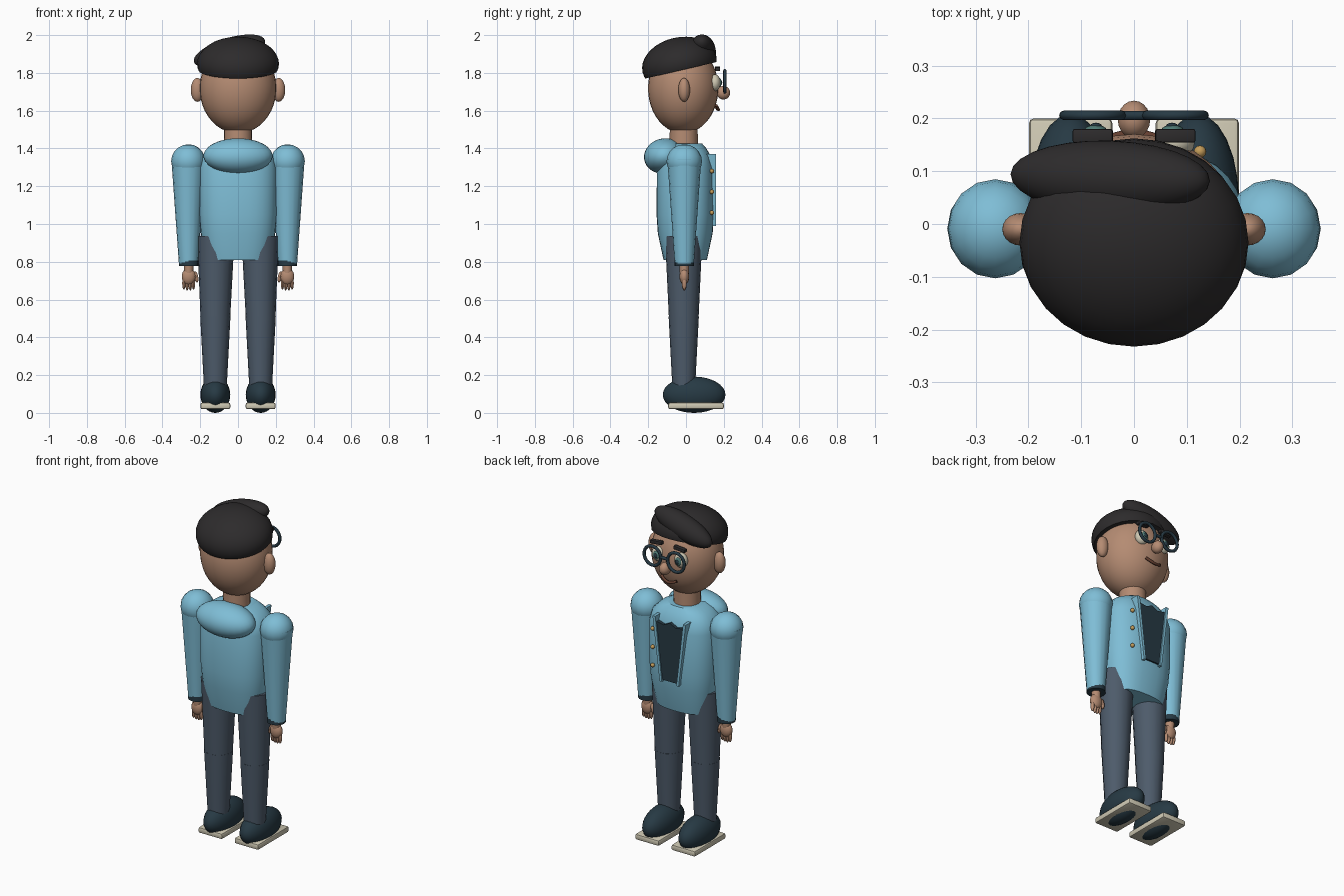
import bpy, bmesh, math
from mathutils import Matrix, Vector, Euler

if "Cube" in bpy.data.objects:
    bpy.data.objects.remove(bpy.data.objects["Cube"])


def mat(name, c):
    m = bpy.data.materials.new(name)
    m.diffuse_color = (*c, 1)
    m.use_nodes = True
    m.node_tree.nodes["Principled BSDF"].inputs["Base Color"].default_value = m.diffuse_color
    return m


SKIN = mat("skin", (0.46, 0.26, 0.17))
BLUE = mat("jacket_blue", (0.21, 0.51, 0.67))
GREY = mat("trouser_grey", (0.075, 0.105, 0.145))
NAVY = mat("navy", (0.02, 0.042, 0.058))
HAIR = mat("hair_black", (0.026, 0.024, 0.025))
CREAM = mat("cream", (0.62, 0.58, 0.45))
GREEN = mat("iris_green", (0.08, 0.2, 0.18))
LIP = mat("lip_brown", (0.13, 0.05, 0.03))
GOLD = mat("button_gold", (0.55, 0.33, 0.1))


def finish(bm, name, m, angle=40):
    bmesh.ops.recalc_face_normals(bm, faces=bm.faces[:])
    me = bpy.data.meshes.new(name)
    bm.to_mesh(me)
    bm.free()
    ob = bpy.data.objects.new(name, me)
    bpy.context.collection.objects.link(ob)
    me.materials.append(m)
    bpy.ops.object.select_all(action='DESELECT')
    bpy.context.view_layer.objects.active = ob
    ob.select_set(True)
    bpy.ops.object.shade_smooth_by_angle(angle=math.radians(angle))
    return ob


def place(loc, size=(1, 1, 1), rot=(0, 0, 0)):
    r = Euler([math.radians(a) for a in rot]).to_matrix().to_4x4()
    return Matrix.Translation(loc) @ r @ Matrix.Diagonal((*size, 1))


def ball(name, m, loc, radii, rot=(0, 0, 0), seg=20, cut=None):
    bm = bmesh.new()
    bmesh.ops.create_uvsphere(bm, u_segments=seg, v_segments=max(8, seg * 2 // 3), radius=1)
    if cut is not None:
        g = bm.verts[:] + bm.edges[:] + bm.faces[:]
        bmesh.ops.bisect_plane(bm, geom=g, plane_co=(0, 0, cut), plane_no=(0, 0, 1), clear_inner=True)
        bmesh.ops.holes_fill(bm, edges=[e for e in bm.edges if e.is_boundary])
    bm.transform(place(loc, radii, rot))
    return finish(bm, name, m)


def tube(name, m, a, b, r1, r2, seg=16):
    a, b = Vector(a), Vector(b)
    bm = bmesh.new()
    bmesh.ops.create_cone(bm, cap_ends=True, segments=seg, radius1=r1, radius2=r2, depth=(b - a).length)
    bm.transform(Matrix.Translation((a + b) / 2) @ (b - a).to_track_quat('Z', 'Y').to_matrix().to_4x4())
    return finish(bm, name, m)


def box(name, m, loc, size, rot=(0, 0, 0), bevel=0.0):
    bm = bmesh.new()
    bmesh.ops.create_cube(bm, size=1)
    bm.transform(place(loc, size, rot))
    if bevel:
        bmesh.ops.bevel(bm, geom=bm.edges[:], offset=bevel, segments=2, profile=0.5, affect='EDGES')
    return finish(bm, name, m, 30)


def slab(name, m, pts, y0, y1):
    # outline in x, z extruded along y
    bm = bmesh.new()
    f = bm.faces.new([bm.verts.new((x, y0, z)) for x, z in pts])
    ext = bmesh.ops.extrude_face_region(bm, geom=[f])
    bmesh.ops.translate(bm, vec=(0, y1 - y0, 0), verts=[v for v in ext['geom'] if isinstance(v, bmesh.types.BMVert)])
    return finish(bm, name, m, 30)


def loft(name, m, rings, cy, power=2.5, seg=32):
    # stacked rounded-oval sections: z, half width, half depth
    bm = bmesh.new()
    loops = []
    for z, rx, ry in rings:
        loop = []
        for i in range(seg):
            t = 2 * math.pi * i / seg
            c, s = math.cos(t), math.sin(t)
            loop.append(bm.verts.new((rx * math.copysign(abs(c) ** (2 / power), c),
                                      cy + ry * math.copysign(abs(s) ** (2 / power), s), z)))
        loops.append(loop)
    for p, q in zip(loops, loops[1:]):
        for i in range(seg):
            j = (i + 1) % seg
            bm.faces.new((p[i], p[j], q[j], q[i]))
    bm.faces.new(loops[0])
    bm.faces.new(loops[-1])
    return finish(bm, name, m)


def wire(name, m, pts, r, cyclic=False):
    cu = bpy.data.curves.new(name, 'CURVE')
    cu.dimensions = '3D'
    cu.bevel_depth = r
    cu.bevel_resolution = 2
    cu.use_fill_caps = True
    sp = cu.splines.new('POLY')
    sp.points.add(len(pts) - 1)
    for p, co in zip(sp.points, pts):
        p.co = (*co, 1)
    sp.use_cyclic_u = cyclic
    cu.materials.append(m)
    ob = bpy.data.objects.new(name, cu)
    bpy.context.collection.objects.link(ob)


# head, neck, nose and hair
ball("head", SKIN, (0, -0.015, 1.718), (0.203, 0.186, 0.238), seg=32)
tube("neck", SKIN, (0, -0.012, 1.38), (0, -0.012, 1.54), 0.076, 0.073, 20)
ball("nose", SKIN, (0, 0.198, 1.695), (0.031, 0.036, 0.036))
ball("hair_cap", HAIR, (0, -0.035, 1.848), (0.217, 0.2, 0.14), (13, 0, 0), 28, cut=-0.25)
ball("hair_sweep", HAIR, (-0.045, 0.088, 1.915), (0.197, 0.07, 0.07), (0, -17, -2), 28)

# mouth and glasses bridge
wire("mouth", LIP, [(x, 0.172 - 5 * x * x, 1.605 + 7 * x * x + 0.1 * x)
                    for x in (-0.05, -0.035, -0.018, 0, 0.018, 0.035, 0.05)], 0.008)
tube("glasses_bridge", NAVY, (-0.022, 0.206, 1.76), (0.022, 0.206, 1.76), 0.009, 0.009, 10)

# jacket body, hood, shirt front
loft("jacket_body", BLUE, [(0.81, 0.17, 0.115), (0.95, 0.197, 0.145), (1.05, 0.206, 0.152),
                           (1.3, 0.207, 0.15), (1.36, 0.19, 0.135), (1.4, 0.15, 0.112),
                           (1.425, 0.1, 0.09)], -0.004)
ball("hood", BLUE, (0, -0.115, 1.36), (0.183, 0.108, 0.093), (12, 0, 0), 28)
slab("shirt_front", NAVY, [(-0.055, 1.0), (0.06, 1.0), (0.098, 1.34), (0.04, 1.33), (0.0, 1.35),
                           (-0.04, 1.33), (-0.09, 1.34)], 0.09, 0.153)
for s in (1, -1):
    slab("jacket_edge", BLUE, [(s * x, z) for x, z in
                               ((0.048, 0.99), (0.063, 0.99), (0.11, 1.37), (0.092, 1.37))], 0.09, 0.16)
for z in (1.28, 1.17, 1.06):
    ball("button", GOLD, (0.125, 0.137, z), (0.012, 0.012, 0.012), seg=12)

for s in (1, -1):
    # ears and face
    ball("ear", SKIN, (s * 0.215, -0.01, 1.71), (0.035, 0.031, 0.063))
    ball("eye", CREAM, (s * 0.075, 0.153, 1.748), (0.04, 0.03, 0.044))
    ball("iris", GREEN, (s * 0.073, 0.178, 1.748), (0.021, 0.01, 0.024), seg=16)
    ball("pupil", NAVY, (s * 0.072, 0.186, 1.748), (0.011, 0.006, 0.013), seg=12)
    box("eyebrow", HAIR, (s * 0.078, 0.167, 1.822), (0.076, 0.026, 0.02), (0, s * 5, 0), 0.004)
    wire("glasses_rim", NAVY, [(s * 0.078 + 0.055 * math.cos(i * math.pi / 14), 0.206,
                                1.755 + 0.057 * math.sin(i * math.pi / 14)) for i in range(28)], 0.009, True)

    # sleeves, cuffs and hands
    ax, ay = s * 0.263, -0.009
    ball("shoulder", BLUE, (ax, ay, 1.332), (0.091, 0.094, 0.09), seg=16)
    tube("sleeve", BLUE, (s * 0.262, ay, 0.79), (ax, ay, 1.345), 0.051, 0.09)
    tube("cuff", NAVY, (s * 0.261, ay, 0.778), (s * 0.261, ay, 0.808), 0.052, 0.052)
    tube("wrist", SKIN, (s * 0.261, ay, 0.74), (s * 0.261, ay, 0.79), 0.024, 0.026, 12)
    ball("palm", SKIN, (s * 0.261, ay, 0.722), (0.038, 0.026, 0.045), seg=14)
    for i in range(4):
        d = (i - 1.5) * 0.017
        ball("finger", SKIN, (s * 0.261 + d, ay, 0.678 + abs(d) * 0.3), (0.0095, 0.013, 0.033), seg=10)
    ball("thumb", SKIN, (s * 0.222, ay + 0.004, 0.72), (0.012, 0.014, 0.03), (0, s * 12, 0), seg=10)

    # trousers and shoes
    lx = s * 0.12
    tube("trouser_thigh", GREY, (lx, -0.012, 0.49), (s * 0.117, -0.012, 0.937), 0.078, 0.099)
    tube("trouser_shin", GREY, (lx, -0.012, 0.13), (lx, -0.012, 0.51), 0.06, 0.08)
    ball("shoe", NAVY, (lx, 0.043, 0.096), (0.079, 0.166, 0.096), seg=24)
    box("shoe_sole", CREAM, (lx, 0.053, 0.037), (0.158, 0.294, 0.034), bevel=0.009)
